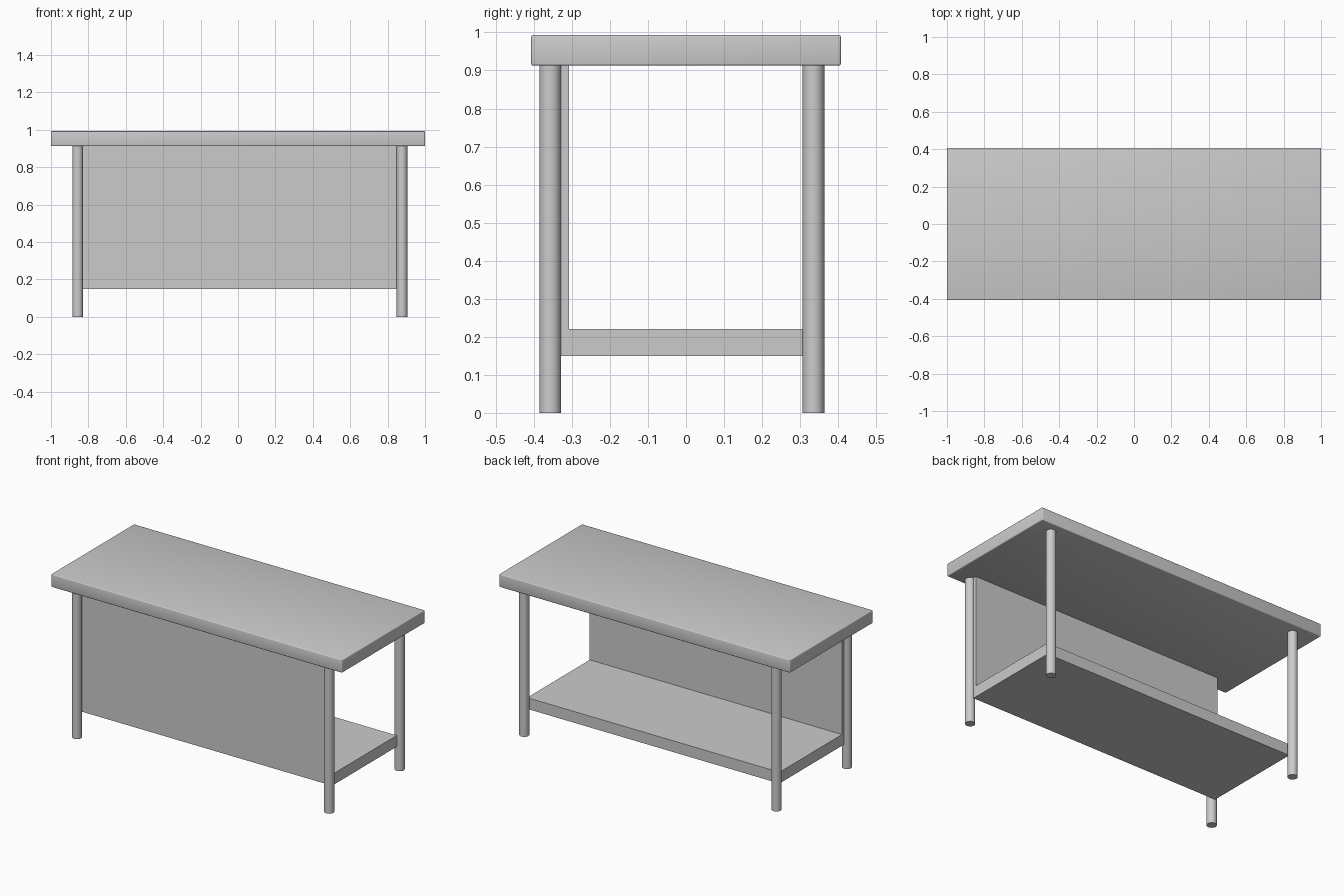
import bpy, bmesh
from mathutils import Matrix

if "Cube" in bpy.data.objects:
    bpy.data.objects.remove(bpy.data.objects["Cube"])

R = 0.0285               # leg radius
X0, X1 = -0.857, 0.877   # leg centres along the length
Y0, Y1 = -0.357, 0.335   # leg centres along the depth
TOP_Z, UNDER_Z = 0.993, 0.913


def add_object(name, bm):
    bmesh.ops.recalc_face_normals(bm, faces=bm.faces[:])
    mesh = bpy.data.meshes.new(name)
    bm.to_mesh(mesh)
    bm.free()
    obj = bpy.data.objects.new(name, mesh)
    bpy.context.collection.objects.link(obj)
    return obj


def smooth(obj, angle=0.6):
    bpy.ops.object.select_all(action='DESELECT')
    obj.select_set(True)
    bpy.context.view_layer.objects.active = obj
    bpy.ops.object.shade_smooth_by_angle(angle=angle)


# Thick table top with softly rounded edges
bm = bmesh.new()
bmesh.ops.create_cube(bm, size=1, matrix=Matrix.Translation((0, 0, (TOP_Z + UNDER_Z) / 2))
                      @ Matrix.Diagonal((2, 0.814, TOP_Z - UNDER_Z, 1)))
bmesh.ops.bevel(bm, geom=bm.edges[:], offset=0.005, segments=3, profile=0.5, affect='EDGES')
smooth(add_object("table_top", bm))

# Four round legs
for side, x in (("left", X0), ("right", X1)):
    for end, y in (("front", Y0), ("back", Y1)):
        bm = bmesh.new()
        bmesh.ops.create_cone(bm, cap_ends=True, segments=32, radius1=R, radius2=R, depth=UNDER_Z,
                              matrix=Matrix.Translation((x, y, UNDER_Z / 2)))
        smooth(add_object(f"{end}_{side}_leg", bm))

# Front panel and lower shelf: one L-shaped profile extruded between the legs
front, inner, back = Y0 + R, Y0 + R + 0.021, Y1 - R
profile = [(front, 0.15), (back, 0.15), (back, 0.22), (inner, 0.22), (inner, UNDER_Z), (front, UNDER_Z)]
bm = bmesh.new()
face = bm.faces.new([bm.verts.new((X0, y, z)) for y, z in profile])
new = bmesh.ops.extrude_face_region(bm, geom=[face], use_keep_orig=True)["geom"]
bmesh.ops.translate(bm, vec=(X1 - X0, 0, 0), verts=[v for v in new if isinstance(v, bmesh.types.BMVert)])
add_object("front_panel_and_shelf", bm)
